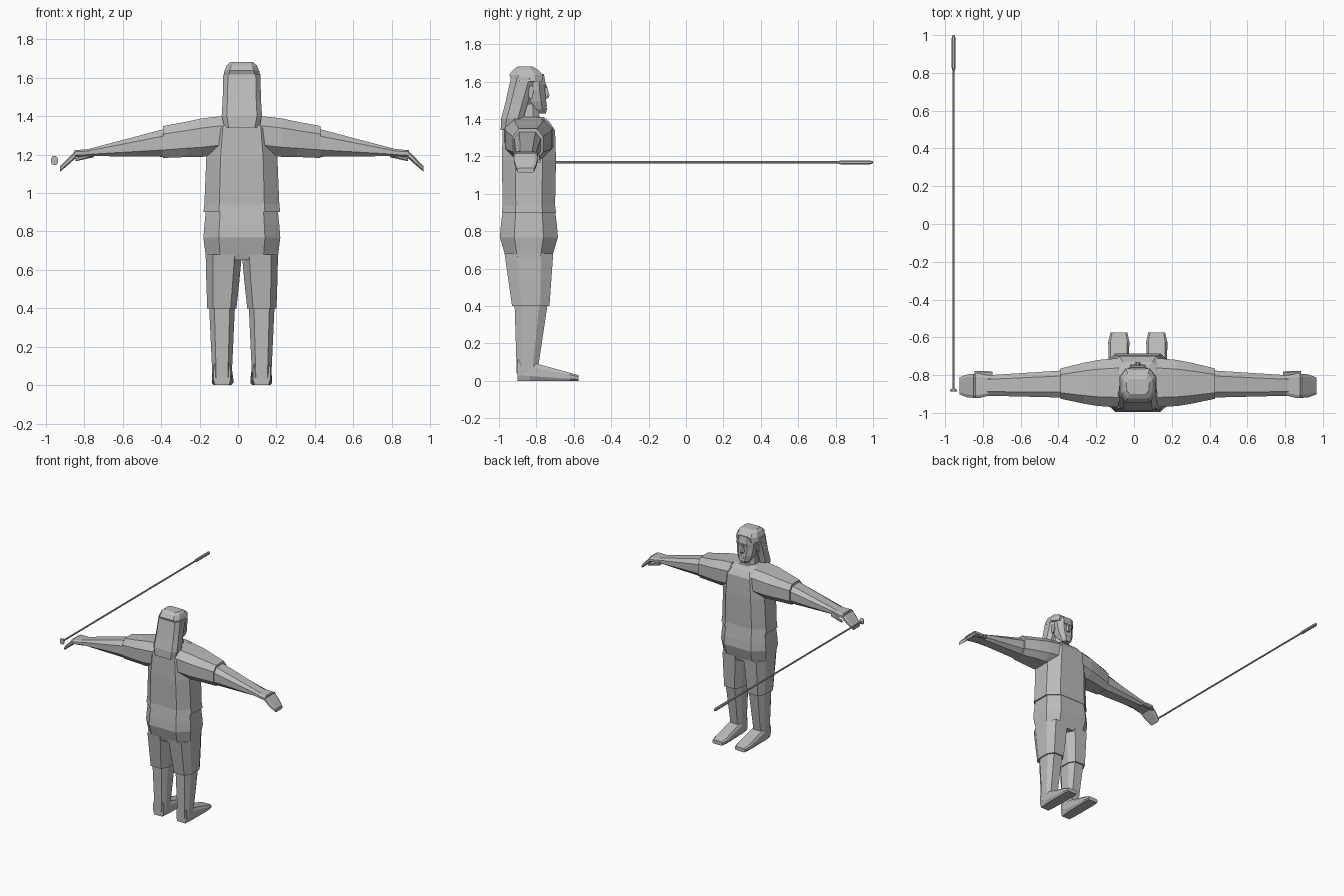
import bpy, bmesh
from mathutils import Vector

default_cube = bpy.data.objects.get("Cube")
if default_cube:
    bpy.data.objects.remove(default_cube)

grey = bpy.data.materials.new("plain_grey")
grey.use_nodes = True
grey.diffuse_color = (.5, .5, .5, 1)
grey.node_tree.nodes["Principled BSDF"].inputs["Base Color"].default_value = grey.diffuse_color

X, Y, Z = Vector((1, 0, 0)), Vector((0, 1, 0)), Vector((0, 0, 1))
LEVEL = (X, Y)      # sections of parts that stand up
SIDEWAYS = (Y, Z)   # sections of parts that reach out to the side
FORWARD = (X, Z)    # sections of parts that point ahead
BODY_CENTRE = X * .02


def loft(name, plane, start, end, sections, flat=.6, side=1):
    """Skin chamfered sections, each (fraction from start to end, half width, half depth)."""
    across, along = plane
    mirror = Vector((side, 1, 1))
    start, end = Vector(start) * mirror, Vector(end) * mirror
    quarter = [(1, .5), (flat, 1)]
    outline = quarter + [(-p, q) for p, q in reversed(quarter)]
    outline += [(-p, -q) for p, q in outline]

    bm = bmesh.new()
    rings = []
    for fraction, width, depth in sections:
        centre = BODY_CENTRE + start.lerp(end, fraction)
        rings.append([bm.verts.new(centre + across * width * p + along * depth * q)
                      for p, q in outline])
    for ring, following in zip(rings, rings[1:]):
        for i in range(len(outline)):
            bm.faces.new((ring[i - 1], ring[i], following[i], following[i - 1]))
    bm.faces.new(rings[0])
    bm.faces.new(rings[-1])
    bmesh.ops.recalc_face_normals(bm, faces=bm.faces)

    mesh = bpy.data.meshes.new(name)
    bm.to_mesh(mesh)
    bm.free()
    mesh.materials.append(grey)
    part = bpy.data.objects.new(name, mesh)
    bpy.context.collection.objects.link(part)


def pair(name, plane, start, end, sections, flat=.6):
    """Make the left part and its mirrored right part."""
    for label, side in (("left_", 1), ("right_", -1)):
        loft(label + name, plane, start, end, sections, flat, side)


# Shirt: flared hem, straight body, sloping shoulders
loft("shirt", LEVEL, (0, -.84, .9), (0, -.84, 1.41), [
    (0, .2, .145), (.08, .195, .14), (.55, .185, .145),
    (.86, .165, .14), (.95, .13, .11), (1, .08, .08)])

# Hips, widest at the seat, with the waistband tucked under the hem
loft("hips", LEVEL, (0, -.84, .65), (0, -.84, .91), [
    (0, .187, .12), (.15, .19, .132), (.45, .2, .155), (.7, .195, .15), (1, .187, .14)])

# Head
loft("neck", LEVEL, (0, -.85, 1.37), (0, -.85, 1.48), [(0, .07, .07), (1, .06, .06)])
loft("face", LEVEL, (0, -.79, 1.43), (0, -.83, 1.64), [
    (0, .03, .04), (.1, .048, .05), (.3, .065, .055),
    (.6, .075, .06), (.75, .076, .07), (1, .073, .07)], flat=.5)
loft("nose", LEVEL, (0, -.755, 1.51), (0, -.757, 1.585), [
    (0, .014, .016), (.2, .017, .026), (1, .008, .01)])
loft("mouth", LEVEL, (0, -.76, 1.47), (0, -.76, 1.49), [(0, .024, .016), (1, .02, .014)])
pair("brow", SIDEWAYS, (.01, -.757, 1.575), (.04, -.757, 1.58), [(0, .012, .006), (1, .012, .006)])
pair("ear", LEVEL, (.078, -.83, 1.51), (.078, -.83, 1.575), [
    (0, .009, .008), (.5, .009, .016), (1, .009, .014)])

# Long hair: a sheet hanging behind the shoulders under a rounded crown
loft("hanging_hair", LEVEL, (0, -.945, 1.34), (0, -.87, 1.62), [
    (0, .09, .046), (.22, .105, .06), (.5, .1, .06), (1, .096, .066)], flat=.75)
loft("hair_crown", LEVEL, (0, -.85, 1.6), (0, -.86, 1.68), [
    (0, .098, .08), (.45, .09, .09), (.8, .078, .065), (1, .06, .04)], flat=.7)

# Legs and feet
pair("trouser_leg", LEVEL, (.104, -.83, .4), (.094, -.84, .68), [
    (0, .076, .1), (.5, .086, .115), (1, .094, .13)])
pair("shin", LEVEL, (.103, -.85, .04), (.103, -.827, .43), [(0, .05, .055), (1, .068, .09)])
pair("foot", FORWARD, (.103, -.9, .06), (.1, -.575, .015), [
    (0, .045, .06), (.2, .052, .051), (.85, .056, .022), (1, .045, .015)], flat=.8)

# Arms held out, hands drooping at the tips
pair("sleeve", SIDEWAYS, (.1, -.84, 1.3), (.41, -.845, 1.265), [
    (0, .13, .1), (.35, .122, .1), (.6, .108, .092), (1, .08, .083)])
pair("forearm", SIDEWAYS, (.39, -.847, 1.262), (.8, -.855, 1.21), [
    (0, .072, .074), (1, .054, .018)])
pair("palm", SIDEWAYS, (.78, -.855, 1.21), (.87, -.857, 1.205), [
    (0, .052, .02), (.6, .064, .018), (1, .064, .018)], flat=.75)
pair("fingers", SIDEWAYS, (.86, -.857, 1.205), (.945, -.857, 1.125), [
    (0, .064, .02), (.5, .061, .018), (1, .045, .014)], flat=.75)
pair("thumb", SIDEWAYS, (.77, -.8, 1.2), (.865, -.786, 1.173), [(0, .02, .014), (1, .008, .008)])

# Staff lying level beside the hand, with a wide butt cap and a thick tip
STAFF_X, STAFF_Z = -.975, 1.168
butt, tip = (STAFF_X, -.887, STAFF_Z), (STAFF_X, 1, STAFF_Z)
loft("staff", FORWARD, butt, tip, [
    (0, .018, .023), (.004, .018, .023), (.01, .006, .006), (.9, .006, .006),
    (.91, .011, .011), (.99, .011, .011), (1, .006, .006)], flat=.5)
